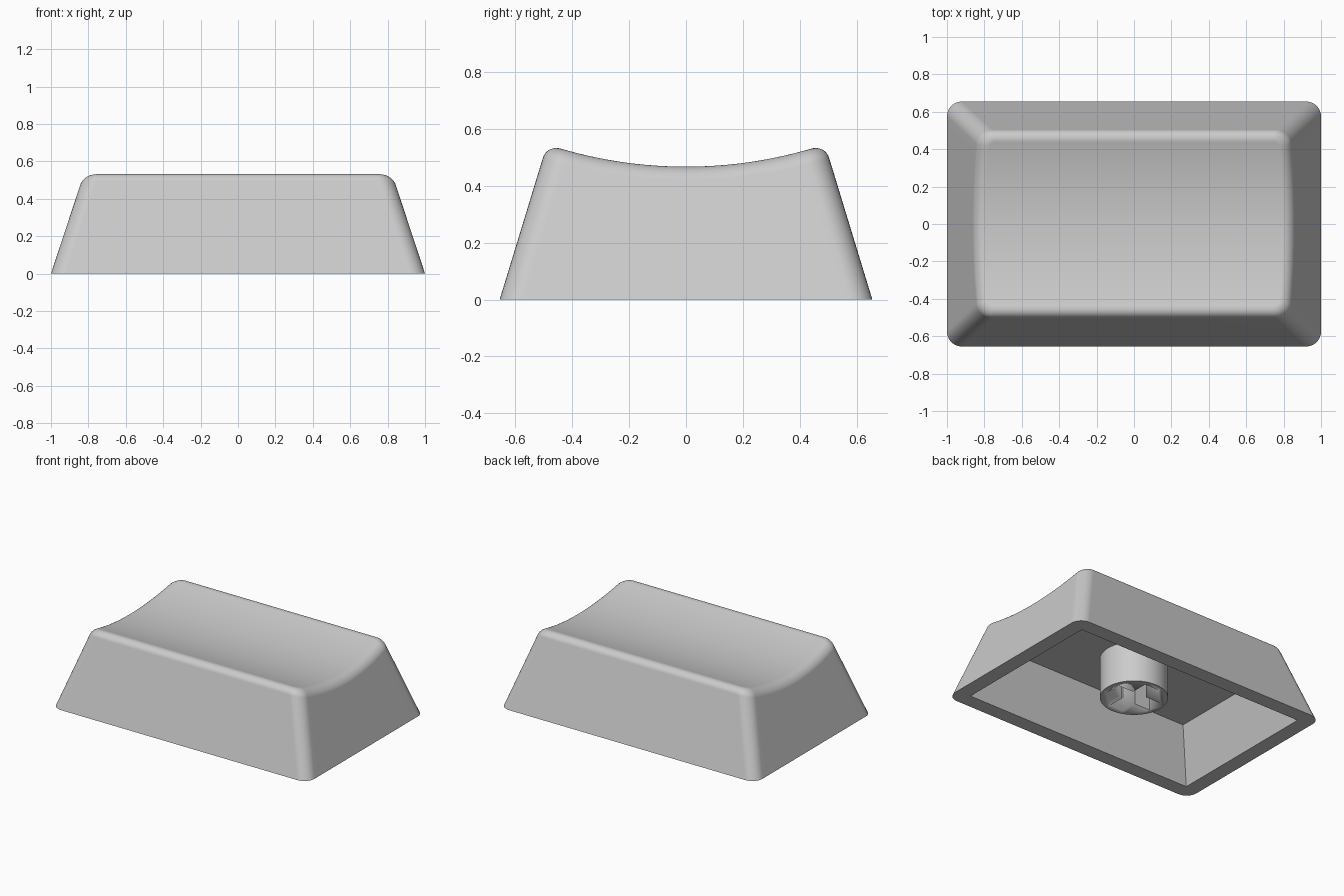
import bpy, bmesh, math
from mathutils import Vector

if "Cube" in bpy.data.objects:
    bpy.data.objects.remove(bpy.data.objects["Cube"])

HX, HY, R = 1.0, 0.655, 0.08          # base half sizes, corner radius
TX, TY = 0.33, 0.305                  # wall taper per unit height
FIL, DISH_Z, DISH_R = 0.05, 0.467, 1.56
WALL, CEIL = 0.105, 0.36              # rim thickness, cavity ceiling height

grey = bpy.data.materials.new("light_grey_plastic")
grey.diffuse_color = (0.6, 0.6, 0.6, 1)
grey.use_nodes = True
grey.node_tree.nodes["Principled BSDF"].inputs["Base Color"].default_value = grey.diffuse_color


def make_object(name, bm, angle=35):
    bmesh.ops.recalc_face_normals(bm, faces=bm.faces[:])
    me = bpy.data.meshes.new(name)
    bm.to_mesh(me)
    bm.free()
    me.materials.append(grey)
    ob = bpy.data.objects.new(name, me)
    bpy.context.collection.objects.link(ob)
    bpy.ops.object.select_all(action='DESELECT')
    ob.select_set(True)
    bpy.context.view_layer.objects.active = ob
    bpy.ops.object.shade_smooth_by_angle(angle=math.radians(angle))
    return ob


def dish(y):
    return DISH_Z + DISH_R - math.sqrt(DISH_R ** 2 - y * y)


def outline(p, z, inset=0.0):
    """Point of the tapered rounded rectangle at height z."""
    sx, s, a = p
    x = sx * (HX - TX * z - R + (R - inset) * math.cos(a))
    y = s * (HY - TY * z - R) + (R - inset) * math.sin(a)
    return Vector((x, y, z))


# Outline parameters: right half from front to back, then its mirror image
C, S = 8, 24
right = [(1, -1, math.pi / 2 * (i / C - 1)) for i in range(C)]
right += [(1, 2 * i / S - 1, 0.0) for i in range(S + 1)]
right += [(1, 1, math.pi / 2 * i / C) for i in range(1, C + 1)]
params = right + [(-1, s, a) for _, s, a in reversed(right)]
N = len(params)

# Outer shell columns: base, wall, rounded rim, edge of the dished top
bm = bmesh.new()
columns = []
STEPS = 8
for p in params:
    z = 0.54
    for _ in range(25):
        z = dish(outline(p, z).y)
    low, apex, top = outline(p, z - FIL * 0.95), outline(p, z), outline(p, z, FIL)
    top.z = dish(top.y)
    pts = [outline(p, 0)]
    for i in range(STEPS + 1):
        t = i / STEPS
        w = (1 - t) ** 2, 1.5 * t * (1 - t), t * t
        pts.append((low * w[0] + apex * w[1] + top * w[2]) / sum(w))
    columns.append([bm.verts.new(q) for q in pts])
for k in range(N):
    a, b = columns[k], columns[(k + 1) % N]
    for i in range(STEPS + 1):
        bm.faces.new((a[i], b[i], b[i + 1], a[i + 1]))

# Dished top, in strips from right to left
for k in range(len(right) - 1):
    bm.faces.new([columns[j][-1] for j in (k, k + 1, N - 2 - k, N - 1 - k)])

# Hollow underside: tapered cavity with square corners
SIGNS = [(1, -1), (1, 1), (-1, 1), (-1, -1)]
rim = [bm.verts.new((sx * (HX - WALL), sy * (HY - WALL), 0)) for sx, sy in SIGNS]
roof = [bm.verts.new((sx * (HX - WALL - TX * CEIL), sy * (HY - WALL - TY * CEIL), CEIL))
        for sx, sy in SIGNS]
bm.faces.new(roof)
for i in range(4):
    j = (i + 1) % 4
    bm.faces.new((rim[i], rim[j], roof[j], roof[i]))

# Flat bottom rim between the outline and the cavity
corner = [SIGNS.index((sx, 1 if s > 0 else -1)) for sx, s, _ in params]
for k in range(N):
    j = (k + 1) % N
    face = [columns[k][0], columns[j][0], rim[corner[j]]]
    if corner[j] != corner[k]:
        face.append(rim[corner[k]])
    bm.faces.new(face)
cap = make_object("keycap_shell", bm)
mod = cap.modifiers.new("even_shading", 'WEIGHTED_NORMAL')
mod.keep_sharp = True


def prism(name, pts, z0, z1):
    bm = bmesh.new()
    lo = [bm.verts.new((x, y, z0)) for x, y in pts]
    hi = [bm.verts.new((x, y, z1)) for x, y in pts]
    bm.faces.new(lo)
    bm.faces.new(hi)
    for i in range(len(pts)):
        j = (i + 1) % len(pts)
        bm.faces.new((lo[i], lo[j], hi[j], hi[i]))
    return make_object(name, bm)


# Round stem with a cross-shaped socket
circle = [(0.217 * math.cos(math.tau * i / 48), 0.217 * math.sin(math.tau * i / 48))
          for i in range(48)]
stem = prism("stem", circle, 0.076, CEIL + 0.01)
L, W = 0.175, 0.055
arm = [(L, -W), (L, W), (W, W)]
cross = []
for q in range(4):
    c, s = round(math.cos(q * math.pi / 2)), round(math.sin(q * math.pi / 2))
    cross += [(x * c - y * s, x * s + y * c) for x, y in arm]
cutter = prism("socket_cutter", cross, 0.0, CEIL - 0.005)
cutter.hide_render = True
cutter.hide_set(True)
cut = stem.modifiers.new("socket", 'BOOLEAN')
cut.operation, cut.object, cut.solver = 'DIFFERENCE', cutter, 'EXACT'
